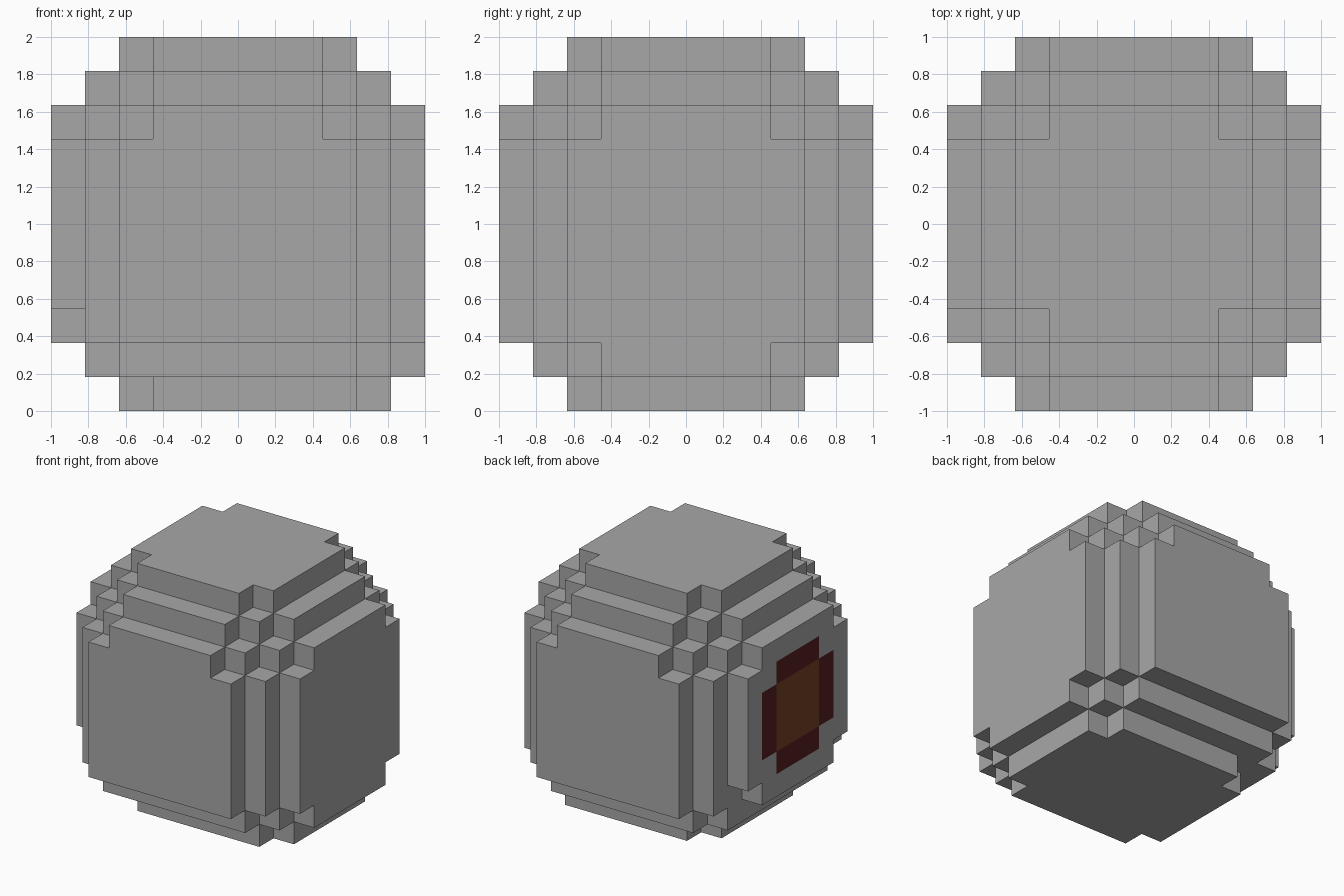
import bpy, bmesh
from mathutils import Vector

if "Cube" in bpy.data.objects:
    bpy.data.objects.remove(bpy.data.objects["Cube"])

N = 5                    # cells run from -N to N on each axis
S = 2 / (2 * N + 1)      # cell size


def band(i):
    """Step index: 0 for the broad middle, then 1, 2, 3 outwards."""
    return max(0, abs(i) - 2)


def filled(x, y, z):
    if max(abs(x), abs(y), abs(z)) > N:
        return False
    a, b, c = band(x), band(y), band(z)
    # upper half and middle: regular stepped ball
    if a + b + c <= 4 and a + b <= 4 and b + c <= 4 and a + c <= 4:
        return True
    # lower half: fuller, with extra steps towards +x
    if z < 0 and a + b + c <= 5 and a + b <= 4 and b + c <= 4:
        if x > 0:
            return True
        return a + c <= 4 and (a, b, c) not in {(3, 1, 1), (1, 1, 3)}
    return False


def material(cell, normal):
    """Painted patch on the -x side: brown centre, dark red arms."""
    x, y, z = cell
    if x == -N and normal[0] < 0:
        p, q = abs(y), abs(z)
        if max(p, q) <= 1:
            return 2
        if max(p, q) == 2 and min(p, q) <= 1:
            return 1
    return 0


# Colours
mats = []
for name, col in (("stone grey", (0.39, 0.39, 0.39)),
                  ("dark red", (0.098, 0.014, 0.016)),
                  ("brown", (0.178, 0.051, 0.019))):
    m = bpy.data.materials.new(name)
    m.diffuse_color = (*col, 1)
    m.use_nodes = True
    m.node_tree.nodes["Principled BSDF"].inputs["Base Color"].default_value = m.diffuse_color
    mats.append(m)

# Stepped ball: outer faces of all filled cells
bm = bmesh.new()
verts = {}


def vert(p):
    key = tuple(round(c * 2) for c in p)
    if key not in verts:
        verts[key] = bm.verts.new((p[0] * S, p[1] * S, p[2] * S + 1))
    return verts[key]


R = range(-N, N + 1)
for cell in [(x, y, z) for x in R for y in R for z in R if filled(x, y, z)]:
    c = Vector(cell)
    for axis in range(3):
        for sign in (-1, 1):
            n = Vector((0, 0, 0))
            n[axis] = sign
            if filled(*[int(round(v)) for v in c + n]):
                continue
            u = Vector((0, 0, 0))
            u[(axis + 1) % 3] = 0.5
            w = n.cross(u)
            mid = c + n * 0.5
            f = bm.faces.new([vert(mid + d) for d in (-u - w, u - w, u + w, w - u)])
            f.material_index = material(cell, n)

mesh = bpy.data.meshes.new("stepped_ball")
bm.to_mesh(mesh)
bm.free()
for m in mats:
    mesh.materials.append(m)
ball = bpy.data.objects.new("stepped_ball", mesh)
bpy.context.collection.objects.link(ball)
